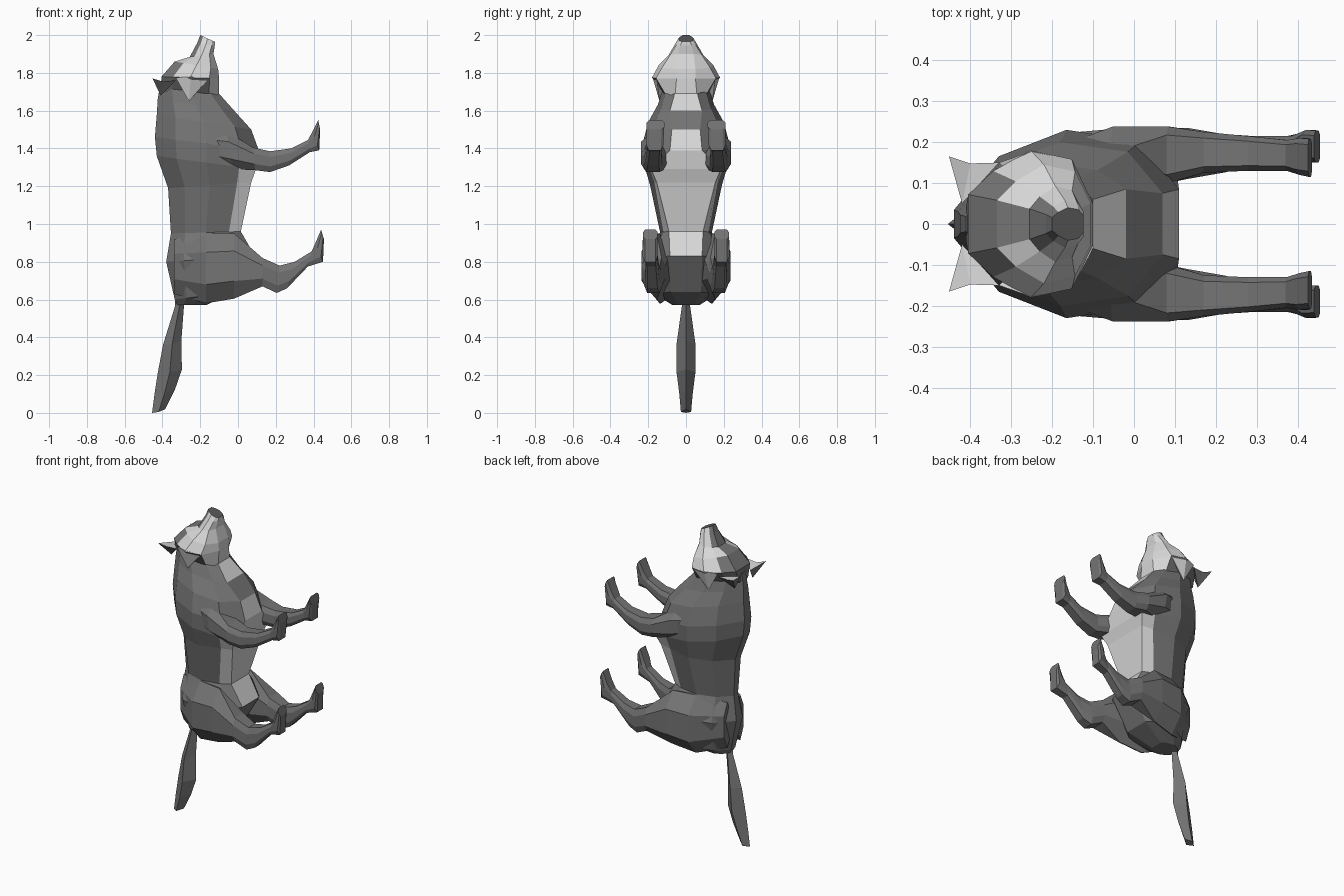
import bpy, bmesh


def material(name, v):
    m = bpy.data.materials.new(name)
    m.diffuse_color = (v, v, v, 1)
    return m


MATS = [material("dark grey fur", 0.175), material("pale grey fur", 0.68),
        material("nose charcoal", 0.1)]


def make(name, verts, faces, mats):
    me = bpy.data.meshes.new(name)
    me.from_pydata(verts, [], faces)
    for m in MATS:
        me.materials.append(m)
    for p, i in zip(me.polygons, mats):
        p.material_index = i
    bm = bmesh.new()
    bm.from_mesh(me)
    bmesh.ops.recalc_face_normals(bm, faces=bm.faces)
    bm.to_mesh(me)
    bm.free()
    ob = bpy.data.objects.new(name, me)
    bpy.context.collection.objects.link(ob)
    return ob


def loft(name, rings, rule=lambda r, s: 0):
    """Skin closed rings; rule(ring, side) gives the colour, ring -1 / 99 are caps."""
    n = len(rings[0])
    verts = [p for r in rings for p in r]
    faces, mats = [], []
    for r in range(len(rings) - 1):
        for s in range(n):
            t = (s + 1) % n
            faces.append((r*n + s, r*n + t, r*n + n + t, r*n + n + s))
            mats.append(rule(r, s))
    faces += [tuple(range(n)), tuple(range((len(rings) - 1)*n, len(rings)*n))]
    mats += [rule(-1, 0), rule(99, 0)]
    return make(name, verts, faces, mats)


def trunk_ring(zb, zf, xb, xf, w, b, flat):
    """Symmetric section from spine (xb) to belly (xf), half width w, belly half width b."""
    half = [(0, flat * w), (0.2, 0.72 * w), (0.5, w), (0.83, max(0.88 * w, b)), (1, b)]
    pts = half + [(t, -y) for t, y in reversed(half)]
    return [(xb + (xf - xb)*t, y, zb + (zf - zb)*t) for t, y in pts]


# Body: back height, belly height, back x, belly x, half width, belly half width
BODY = [
    (0.57, 0.57, -0.32, -0.17, 0.07, 0.04),
    (0.60, 0.64, -0.335, -0.02, 0.15, 0.08),
    (0.80, 0.83, -0.38, 0.09, 0.215, 0.085),
    (0.95, 0.96, -0.355, 0.015, 0.137, 0.09),
    (1.19, 1.22, -0.37, 0.07, 0.19, 0.155),
    (1.36, 1.29, -0.43, 0.095, 0.225, 0.185),
    (1.46, 1.39, -0.44, 0.11, 0.23, 0.085),
    (1.58, 1.50, -0.43, 0.07, 0.20, 0.075),
    (1.66, 1.60, -0.425, -0.02, 0.15, 0.085),
    (1.75, 1.69, -0.41, -0.10, 0.12, 0.06),
]


def body_colour(r, s):
    if s == 4 and (2 <= r <= 6 or r == 8):
        return 1                                  # belly strip and throat
    return 1 if s in (3, 5) and r in (3, 4) else 0  # lower flanks


loft("body", [trunk_ring(*s, 0.15) for s in BODY], body_colour)

# Head, raised with the muzzle upward
HEAD = [
    (1.70, 1.66, -0.41, -0.10, 0.11, 0.06),
    (1.78, 1.77, -0.405, -0.10, 0.18, 0.05),
    (1.86, 1.82, -0.335, -0.105, 0.145, 0.05),
    (1.885, 1.90, -0.255, -0.13, 0.093, 0.04),
    (1.96, 1.945, -0.215, -0.123, 0.058, 0.03),
    (2.00, 1.965, -0.20, -0.123, 0.04, 0.02),
]


def head_colour(r, s):
    if r == 99:
        return 2
    if s == 9:
        return 0                                  # forehead and bridge
    if r == 0:
        return 1 if s in (3, 4, 5) else 0         # jaw, dark nape
    return 0 if r != 2 and s in (0, 8) else 1     # dark crown and muzzle, pale brows, cheeks


loft("head", [trunk_ring(*s, 0.4) for s in HEAD], head_colour)

# Tail: height, back x, front x, half width
TAIL = [(0.62, -0.33, -0.27, 0.02), (0.56, -0.335, -0.285, 0.022),
        (0.36, -0.397, -0.30, 0.05), (0.21, -0.425, -0.297, 0.05),
        (0.10, -0.442, -0.335, 0.036), (0.0, -0.455, -0.385, 0.027)]
loft("tail", [[(a, 0, z), ((a + b)/2, w, z + 0.005), (b, 0, z + 0.02),
               ((a + b)/2, -w, z + 0.005)] for z, a, b, w in TAIL])

# Legs: front edge x, z, rear edge x, z, inner y, outer y
FRONT_LEG = [
    (-0.24, 1.50, -0.22, 1.34, 0.08, 0.17),
    (-0.06, 1.49, -0.03, 1.29, 0.10, 0.238),
    (0.08, 1.405, 0.09, 1.285, 0.10, 0.238),
    (0.17, 1.385, 0.17, 1.275, 0.125, 0.225),
    (0.28, 1.40, 0.27, 1.31, 0.13, 0.215),
    (0.37, 1.445, 0.38, 1.38, 0.13, 0.205),
    (0.395, 1.49, 0.43, 1.39, 0.12, 0.21),
    (0.425, 1.55, 0.435, 1.50, 0.115, 0.208),
]
HIND_LEG = [
    (-0.34, 0.92, -0.34, 0.63, 0.03, 0.10),
    (-0.17, 0.95, -0.17, 0.58, 0.05, 0.222),
    (-0.02, 0.95, -0.02, 0.605, 0.08, 0.235),
    (0.13, 0.82, 0.13, 0.67, 0.11, 0.235),
    (0.22, 0.78, 0.205, 0.635, 0.125, 0.22),
    (0.30, 0.80, 0.26, 0.66, 0.14, 0.215),
    (0.39, 0.855, 0.37, 0.775, 0.15, 0.215),
    (0.41, 0.90, 0.45, 0.80, 0.15, 0.23),
    (0.44, 0.97, 0.455, 0.92, 0.15, 0.228),
]


def leg_ring(xt, zt, xb, zb, yi, yo, side):
    """Eight-sided section, with wider chamfers on the tall upper-leg sections."""
    d = (yo - yi) * (0.48 if zt - zb > 0.18 else 0.15)
    edge = [(0, yi + d), (0, yo - d), (0.27, yo), (0.73, yo),
            (1, yo - d), (1, yi + d), (0.73, yi), (0.27, yi)]
    return [(xt + (xb - xt)*t, y * side, zt + (zb - zt)*t) for t, y in edge]


for side, label in ((1, "left"), (-1, "right")):
    loft(label + "_front_leg", [leg_ring(*s, side) for s in FRONT_LEG])
    loft(label + "_hind_leg", [leg_ring(*s, side) for s in HIND_LEG])
    # Ear: pale inside, dark back
    ear = [(-0.452, 0.165, 1.77), (-0.42, 0.05, 1.745), (-0.33, 0.15, 1.76),
           (-0.40, 0.148, 1.755), (-0.41, 0.09, 1.68)]
    tri = [(0, 1, 3), (1, 2, 3), (0, 3, 4), (3, 2, 4), (0, 4, 1), (1, 4, 2)]
    make(label + "_ear", [(x, y * side, z) for x, y, z in ear], tri, [1, 1, 0, 0, 0, 0])
    # Cheek tuft hanging below the jaw
    tuft = [(-0.26, 0.14, 1.65), (-0.33, 0.15, 1.775), (-0.15, 0.155, 1.775),
            (-0.25, 0.07, 1.75), (-0.25, 0.178, 1.78)]
    tri = [(0, 1, 4), (0, 4, 2), (0, 2, 3), (0, 3, 1), (1, 3, 2, 4)]
    make(label + "_cheek_tuft", [(x, y * side, z) for x, y, z in tuft], tri, [1] * 5)
